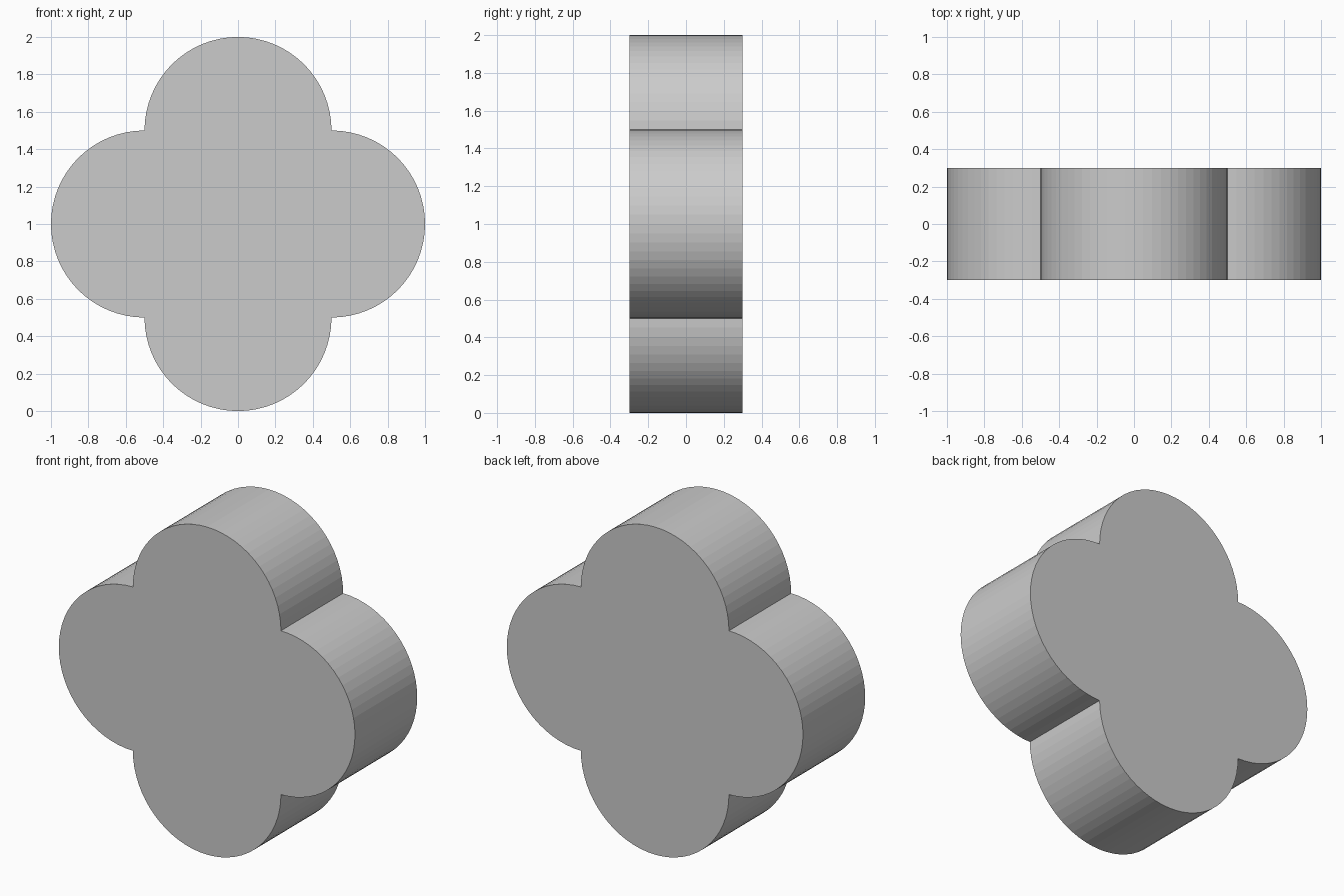
import bpy, bmesh
from math import cos, sin, pi

if "Cube" in bpy.data.objects:
    bpy.data.objects.remove(bpy.data.objects["Cube"])

RADIUS, HALF_DEPTH, STEPS = 0.5, 0.3, 32

# Outline: four semicircular lobes around the centre (0, 1)
outline = []
for k in range(4):
    a = k * pi / 2
    cx, cz = RADIUS * cos(a), 1 + RADIUS * sin(a)
    for i in range(STEPS):
        t = a - pi / 2 + pi * i / STEPS
        outline.append((cx + RADIUS * cos(t), cz + RADIUS * sin(t)))

# Front face, extruded to the back
bm = bmesh.new()
front = bm.faces.new([bm.verts.new((x, -HALF_DEPTH, z)) for x, z in outline])
result = bmesh.ops.extrude_face_region(bm, geom=[front], use_keep_orig=True)
back = [g for g in result["geom"] if isinstance(g, bmesh.types.BMVert)]
bmesh.ops.translate(bm, verts=back, vec=(0, 2 * HALF_DEPTH, 0))
bmesh.ops.recalc_face_normals(bm, faces=bm.faces)

mesh = bpy.data.meshes.new("quatrefoil_block")
bm.to_mesh(mesh)
bm.free()
bpy.context.collection.objects.link(bpy.data.objects.new("quatrefoil_block", mesh))
